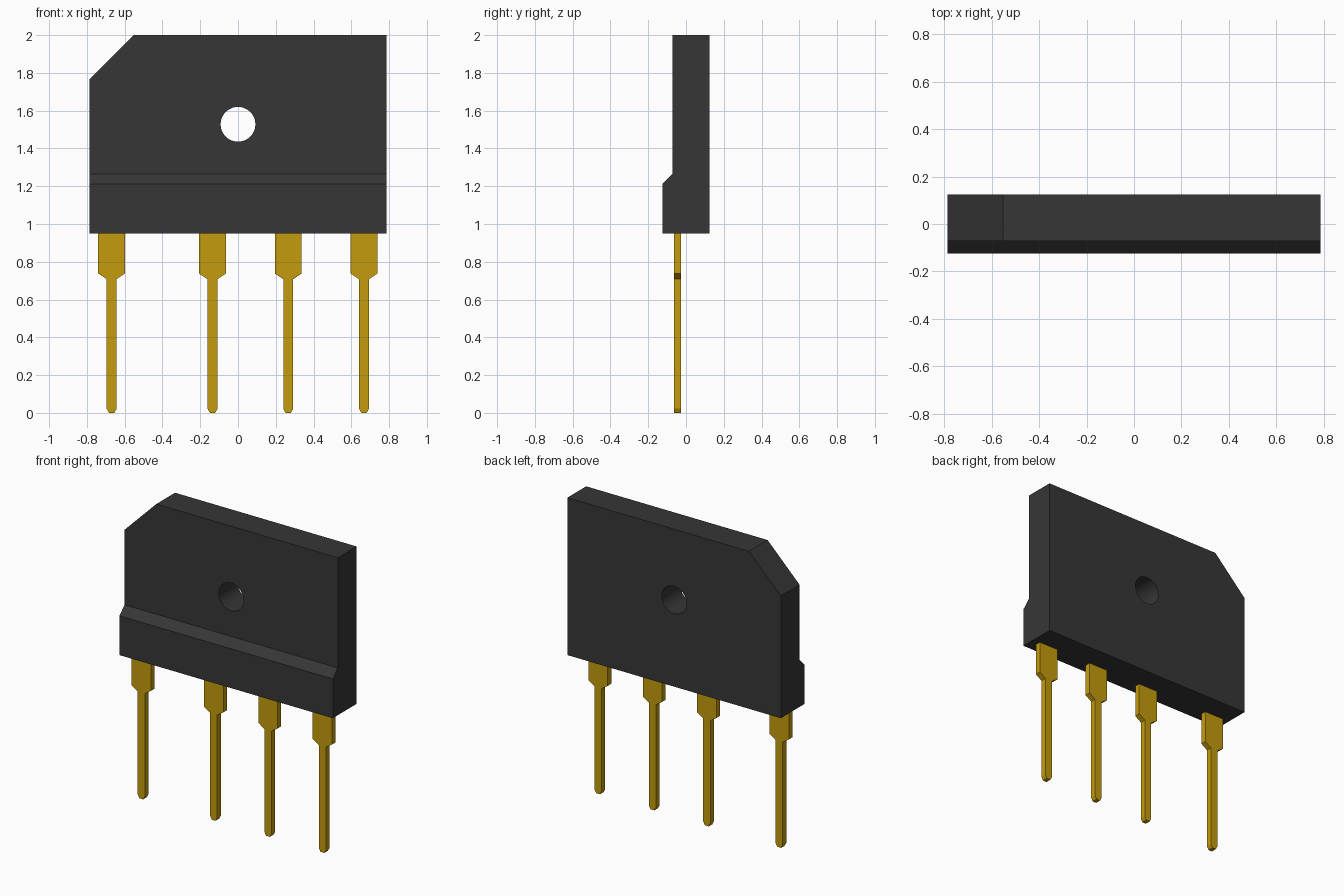
import bpy
import bmesh
import math
from mathutils import Vector

cube = bpy.data.objects.get("Cube")
if cube:
    bpy.data.objects.remove(cube, do_unlink=True)


def make_material(name, rgb, metallic=0.0):
    mat = bpy.data.materials.new(name)
    mat.use_nodes = True
    mat.diffuse_color = (*rgb, 1)
    mat.node_tree.nodes["Principled BSDF"].inputs["Base Color"].default_value = (*rgb, 1)
    return mat


def prism(name, outline, offset, mat):
    """Close an outline into a solid by extruding it along offset."""
    bm = bmesh.new()
    face = bm.faces.new([bm.verts.new(p) for p in outline])
    extruded = bmesh.ops.extrude_face_region(bm, geom=[face])["geom"]
    moved = [v for v in extruded if isinstance(v, bmesh.types.BMVert)]
    bmesh.ops.translate(bm, verts=moved, vec=offset)
    bmesh.ops.recalc_face_normals(bm, faces=bm.faces)
    mesh = bpy.data.meshes.new(name)
    bm.to_mesh(mesh)
    bm.free()
    mesh.materials.append(mat)
    obj = bpy.data.objects.new(name, mesh)
    bpy.context.collection.objects.link(obj)
    return obj


plastic = make_material("charcoal plastic", (0.037, 0.037, 0.037))
gold = make_material("gold metal", (0.56, 0.33, 0.004))

# Package body: stepped side profile swept across the width
HALF_WIDTH, BOTTOM, TOP = 0.787, 0.95, 2.0
side = [(-0.125, BOTTOM), (0.125, BOTTOM), (0.125, TOP),
        (-0.072, TOP), (-0.072, 1.265), (-0.125, 1.212)]
body = prism("package_body", [(-HALF_WIDTH, y, z) for y, z in side],
             Vector((2 * HALF_WIDTH, 0, 0)), plastic)

# Bevelled upper corner that marks the polarity
bm = bmesh.new()
bm.from_mesh(body.data)
cut = bmesh.ops.bisect_plane(bm, geom=bm.verts[:] + bm.edges[:] + bm.faces[:],
                             plane_co=(-0.552, 0, TOP), plane_no=(-1, 0, 1),
                             clear_outer=True)
rim = [e for e in cut["geom_cut"] if isinstance(e, bmesh.types.BMEdge)]
bmesh.ops.holes_fill(bm, edges=rim)
bmesh.ops.recalc_face_normals(bm, faces=bm.faces)
bm.to_mesh(body.data)
bm.free()

# Mounting hole through the body
bpy.ops.mesh.primitive_cylinder_add(vertices=48, radius=0.092, depth=1,
                                    location=(0, 0, 1.528),
                                    rotation=(math.pi / 2, 0, 0))
cutter = bpy.context.object
cutter.name = "hole_cutter"
cutter.hide_render = True
cutter.data.materials.append(plastic)
hole = body.modifiers.new("mounting hole", 'BOOLEAN')
hole.operation = 'DIFFERENCE'
hole.solver = 'EXACT'
hole.object = cutter
bpy.ops.object.select_all(action='DESELECT')
body.select_set(True)
bpy.context.view_layer.objects.active = body
bpy.ops.object.modifier_apply(modifier=hole.name)
bpy.data.objects.remove(cutter, do_unlink=True)
bpy.ops.object.shade_smooth_by_angle(angle=math.radians(30))

# Four flat pins: wide shoulder, tapered neck, thin leg, chamfered tip
half = [(0.071, BOTTOM), (0.071, 0.738), (0.026, 0.708), (0.026, 0.022), (0.014, 0)]
outline = half + [(-x, z) for x, z in reversed(half)]
for i, centre in enumerate((-0.669, -0.135, 0.266, 0.667), 1):
    prism(f"pin_{i}", [(centre + x, -0.064, z) for x, z in outline],
          Vector((0, 0.038, 0)), gold)
